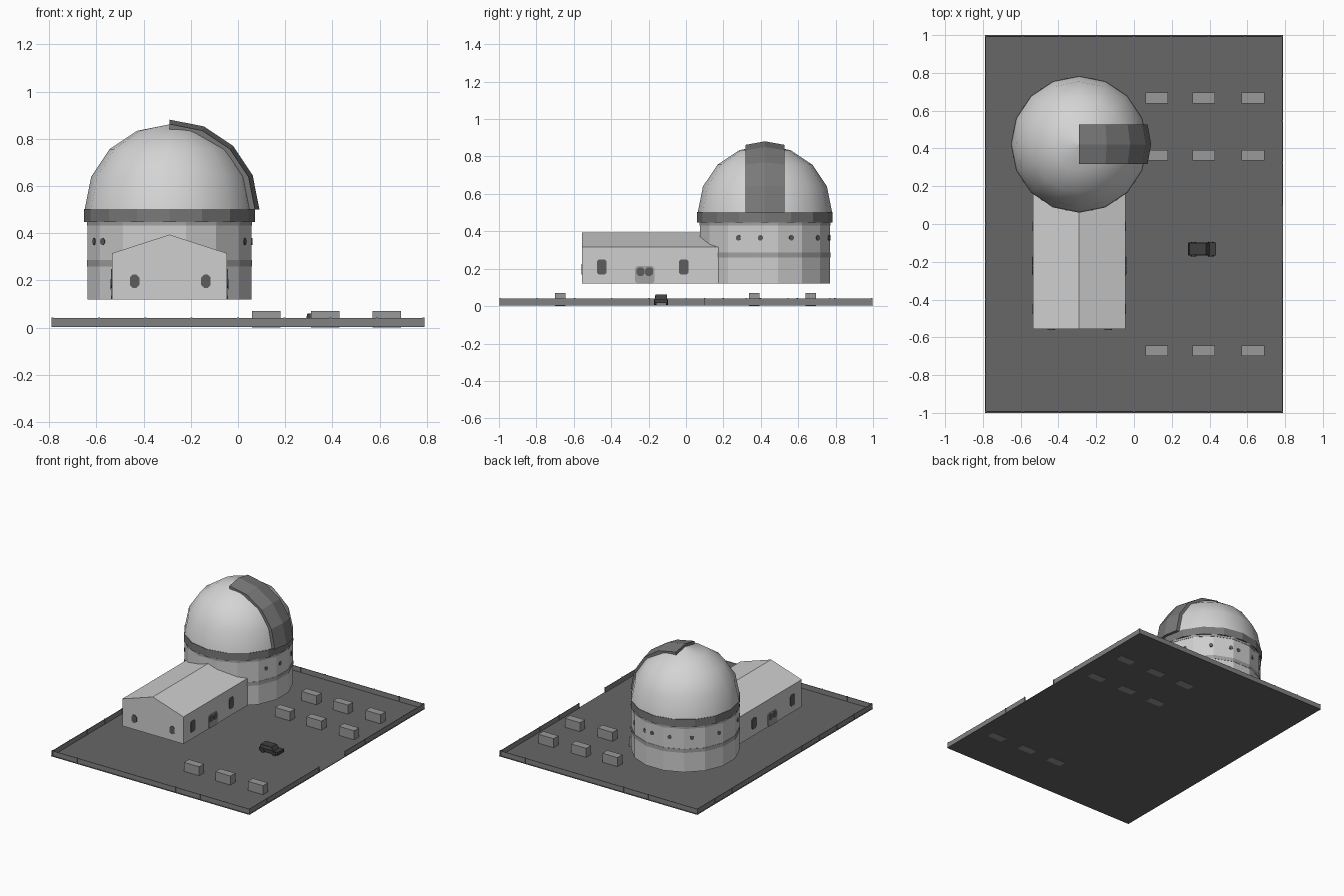
import bpy, bmesh, math
from mathutils import Vector

if "Cube" in bpy.data.objects:
    bpy.data.objects.remove(bpy.data.objects["Cube"])


def mat(name, v):
    m = bpy.data.materials.new(name)
    m.diffuse_color = (v, v, v, 1)
    m.use_nodes = True
    m.node_tree.nodes["Principled BSDF"].inputs["Base Color"].default_value = m.diffuse_color
    return m


WALL = mat("pale_wall", 0.62)
DOME = mat("dome_white", 0.66)
TRIM = mat("dark_trim", 0.19)
BAND = mat("band_grey", 0.36)
GROUND = mat("asphalt", 0.135)
FENCE = mat("fence_grey", 0.22)
BLOCK = mat("block_grey", 0.32)
GLASS = mat("dark_glass", 0.11)
CAR = mat("car_dark", 0.05)

CX, CY = -0.29, 0.422      # dome centre
FLOOR = 0.12               # underside of the building
SIDES = 16


def make(name, verts, faces, material, smooth=False):
    me = bpy.data.meshes.new(name)
    me.from_pydata([tuple(v) for v in verts], [], faces)
    bm = bmesh.new()
    bm.from_mesh(me)
    bmesh.ops.recalc_face_normals(bm, faces=bm.faces)
    for f in bm.faces:
        f.smooth = smooth
    bm.to_mesh(me)
    bm.free()
    me.materials.append(material)
    ob = bpy.data.objects.new(name, me)
    bpy.context.collection.objects.link(ob)
    return ob


def box(name, lo, hi, material):
    v = [(x, y, z) for x in (lo[0], hi[0]) for y in (lo[1], hi[1]) for z in (lo[2], hi[2])]
    f = [(0, 1, 3, 2), (4, 6, 7, 5), (0, 4, 5, 1), (2, 3, 7, 6), (0, 2, 6, 4), (1, 5, 7, 3)]
    return make(name, v, f, material)


def prism(name, profile, place, d0, d1, material, caps=True):
    """Extrude a 2D profile; place(u, v, d) maps it into space."""
    n = len(profile)
    v = [place(a, b, d) for d in (d0, d1) for a, b in profile]
    f = [(i, (i + 1) % n, n + (i + 1) % n, n + i) for i in range(n)]
    if caps:
        f += [tuple(range(n)), tuple(range(n, 2 * n))]
    return make(name, v, f, material)


def plate(name, centre, angle, w, h, material, chamfer=0.3, out=0.004):
    """Thin corner-cut panel facing the horizontal direction 'angle'."""
    a = math.radians(angle)
    nrm, tan = Vector((math.cos(a), math.sin(a), 0)), Vector((-math.sin(a), math.cos(a), 0))
    c, x, y = chamfer * w, w / 2, h / 2
    pts = [(x, c - y), (x, y - c), (x - c, y), (c - x, y), (-x, y - c), (-x, c - y), (c - x, -y), (x - c, -y)]
    return prism(name, pts, lambda u, v, d: Vector(centre) + tan * u + nrm * d + Vector((0, 0, v)),
                 -0.004, out, material)


def lathe(name, profile, offset, material, smooth=False):
    """Revolve (radius, z) points around the dome axis."""
    v, f = [], []
    for r, z in profile:
        for i in range(SIDES):
            a = 2 * math.pi * (i + offset) / SIDES
            v.append((CX + r * math.cos(a), CY + r * math.sin(a), z))
    for j in range(len(profile) - 1):
        for i in range(SIDES):
            k = (i + 1) % SIDES
            f.append((j * SIDES + i, j * SIDES + k, (j + 1) * SIDES + k, (j + 1) * SIDES + i))
    return make(name, v, f, material, smooth)


# Ground slab
box("ground", (-0.79, -1, 0.002), (0.79, 1, 0.006), GROUND)

# Perimeter fence with posts and a gateway on the right side
T = 0.004
runs = [((-0.785, -0.993), (0.785, -0.993)), ((-0.785, 0.993), (0.785, 0.993)),
        ((-0.785, -0.993), (-0.785, 0.993)),
        ((0.785, -0.993), (0.785, -0.2)), ((0.785, 0.1), (0.785, 0.993))]
for (x0, y0), (x1, y1) in runs:
    box("fence_panel", (x0 - T / 2, y0 - T / 2, 0.004), (x1 + T / 2, y1 + T / 2, 0.041), FENCE)
    n = max(1, round(math.hypot(x1 - x0, y1 - y0) / 0.2))
    for i in range(n + 1):
        x, y = x0 + (x1 - x0) * i / n, y0 + (y1 - y0) * i / n
        box("fence_post", (x - T, y - T, 0.004), (x + T, y + T, 0.043), FENCE)

# Concrete blocks in the yard
for x in (0.12, 0.37, 0.63):
    for y in (0.667, 0.365, -0.672):
        box("yard_block", (x - 0.06, y - 0.028, 0.0), (x + 0.06, y + 0.028, 0.071), BLOCK)

# Drum, bands and the collar below the dome
lathe("drum", [(0.355, FLOOR), (0.355, 0.46)], 0.5, WALL)
for z0, z1 in ((0.26, 0.287), (0.432, 0.448)):
    lathe("drum_band", [(0.354, z0), (0.357, z0), (0.357, z1), (0.354, z1)], 0.5, BAND)
lathe("dome_collar", [(0.33, 0.447), (0.362, 0.447), (0.362, 0.502), (0.34, 0.502)], 0, TRIM)

# Dome: faceted outline, smooth shading
R = 0.359
arc = [(max(R * math.cos(math.radians(t)), 0.0005), 0.502 + R * math.sin(math.radians(t)))
       for t in (0, 22.5, 45, 67.5, 90)]
lathe("dome", arc, 0, DOME, smooth=True)

# Curved shutter from the dome top down the right side
rows = [(-0.105, 0.362), (0, 0.381), (0.105, 0.362), (0.105, 0.325), (0, 0.335), (-0.105, 0.325)]
v, f, n = [], [], len(rows)
for j in range(5):
    t = math.radians(90 - 22.5 * j)
    v += [(CX + r * math.cos(t), CY + y, 0.5 + r * math.sin(t)) for y, r in rows]
for j in range(4):
    f += [(j * n + i, j * n + (i + 1) % n, (j + 1) * n + (i + 1) % n, (j + 1) * n + i) for i in range(n)]
f += [tuple(range(n)), tuple(range(4 * n, 5 * n))]
make("dome_shutter", v, f, TRIM)

# Small round windows on the drum faces
apo = 0.355 * math.cos(math.pi / SIDES)
for deg in (-24, -4, 24, 55, 76, 86, 108, 132, 164, 204, 216):
    face = round(deg / 22.5) * 22.5
    a = math.radians(face)
    s = apo * math.tan(math.radians(deg - face))
    s = max(-0.052, min(0.052, s))
    c = (CX + apo * math.cos(a) - s * math.sin(a), CY + apo * math.sin(a) + s * math.cos(a), 0.365)
    plate("drum_window", c, face, 0.026, 0.028, GLASS, out=0.003)

# Gabled hall running forward from the drum
XL, XR, YF = -0.534, -0.046, -0.556
gable = [(XL, FLOOR), (XR, FLOOR), (XR, 0.315), (CX, 0.394), (XL, 0.315)]
hall = prism("hall", gable, lambda u, w, d: Vector((u, d, w)), YF, 0.2, WALL)

# Hall windows and side doors, the same on both long walls
for x in (-0.438, -0.136):
    plate("front_window", (x, YF, 0.197), -90, 0.04, 0.056, GLASS)
for x, ang in ((XR, 0), (XL, 180)):
    for y in (-0.45, -0.012):
        plate("side_window", (x, y, 0.209), ang, 0.052, 0.08, GLASS, 0.2)
    plate("side_door", (x, -0.22, 0.168), ang, 0.105, 0.094, BAND, 0.12)
    for dy in (-0.023, 0.023):
        plate("door_pane", (x, -0.22 + dy, 0.184), ang, 0.042, 0.044, GLASS, 0.25, 0.006)

# Parked car: body, cabin, glass and wheels
KX, KY = 0.36, -0.133
box("car_body", (KX - 0.074, KY - 0.035, 0.017), (KX + 0.074, KY + 0.035, 0.039), CAR)
cabin = [(-0.072, 0.038), (0.04, 0.038), (0.022, 0.061), (-0.066, 0.061)]
prism("car_cabin", cabin, lambda u, w, d: Vector((KX + u, KY + d, w)), -0.031, 0.031, CAR)
for s in (-1, 1):
    box("car_side_glass", (KX - 0.055, KY + s * 0.031 - 0.001, 0.042),
        (KX + 0.018, KY + s * 0.031 + 0.001, 0.056), GLASS)
    for dx in (-0.045, 0.046):
        ring = [(0.014 * math.cos(i * math.pi / 4), 0.014 * math.sin(i * math.pi / 4)) for i in range(8)]
        prism("car_wheel", ring, lambda u, w, d: Vector((KX + dx + u, KY + d, 0.02 + w)),
              s * 0.026, s * 0.038, CAR)
